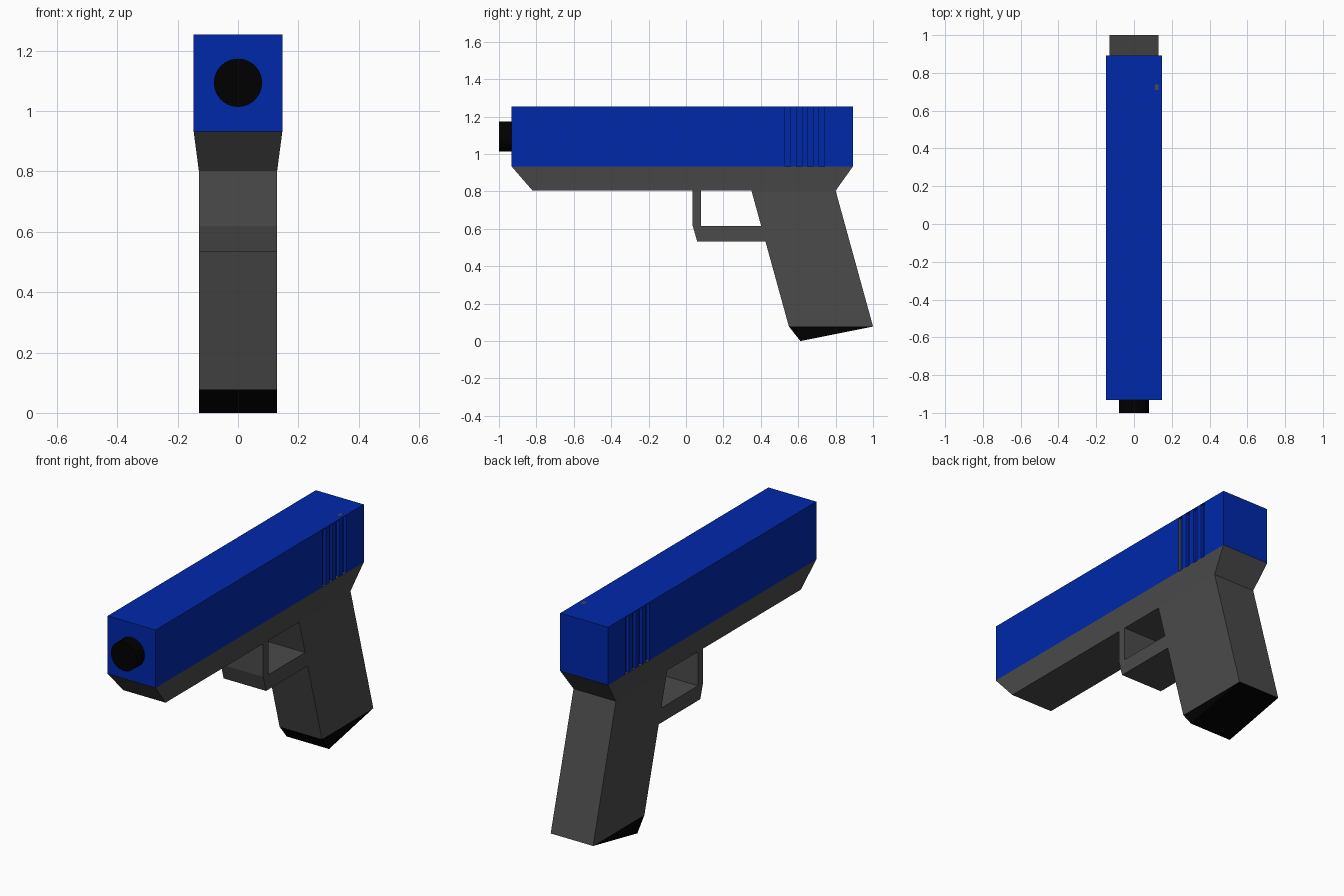
import bpy
import bmesh
from math import pi
from mathutils import Matrix

if "Cube" in bpy.data.objects:
    bpy.data.objects.remove(bpy.data.objects["Cube"], do_unlink=True)


def material(name, rgb):
    m = bpy.data.materials.new(name)
    m.use_nodes = True
    m.diffuse_color = (*rgb, 1)
    bsdf = m.node_tree.nodes["Principled BSDF"]
    bsdf.inputs["Base Color"].default_value = (*rgb, 1)
    bsdf.inputs["Roughness"].default_value = 0.6
    return m


blue = material("deep blue", (0.0, 0.021, 0.4))
grey = material("dark grey", (0.07, 0.07, 0.07))
black = material("black", (0.0, 0.0, 0.0))


def finish(name, bm, *mats):
    bmesh.ops.recalc_face_normals(bm, faces=bm.faces)
    mesh = bpy.data.meshes.new(name)
    bm.to_mesh(mesh)
    bm.free()
    for m in mats:
        mesh.materials.append(m)
    obj = bpy.data.objects.new(name, mesh)
    bpy.context.collection.objects.link(obj)
    return obj


def loft(name, ring_a, ring_b, *mats):
    """Solid between two matching rings of points."""
    bm = bmesh.new()
    a = [bm.verts.new(p) for p in ring_a]
    b = [bm.verts.new(p) for p in ring_b]
    bm.faces.new(a)
    bm.faces.new(b[::-1])
    for i in range(len(a)):
        j = (i + 1) % len(a)
        bm.faces.new((a[i], b[i], b[j], a[j]))
    return finish(name, bm, *mats)


def side_prism(name, profile, mat, half=lambda z: 0.13):
    """Side profile (y, z) spread across x, half width depending on z."""
    return loft(name, [(-half(z), y, z) for y, z in profile],
                [(half(z), y, z) for y, z in profile], mat)


def plan_prism(name, plan, z0, z1, *mats):
    return loft(name, [(x, y, z0) for x, y in plan],
                [(x, y, z1) for x, y in plan], *mats)


# Slide with four vertical grip grooves on each side
W, FRONT, BACK, BASE, TOP = 0.147, -0.932, 0.892, 0.933, 1.254
DEPTH, PITCH, LIP = 0.018, 0.03, 0.003
edge = [(W, FRONT)]
for i in range(4):
    y = 0.53 + 2 * PITCH * i
    edge += [(W, y), (W - DEPTH, y), (W - DEPTH, y + PITCH), (W, y + PITCH)]
edge.append((W, BACK))
plan = edge + [(-x, y) for x, y in reversed(edge)]
slide = plan_prism("slide", plan, BASE, TOP - LIP, blue, grey)

# Grey leading wall in the first groove
for f in slide.data.polygons:
    if f.normal.y > 0.9 and f.center.y < 0.55 and f.center.x > 0:
        f.material_index = 1

# Thin lip closing the grooves on top, with a small grey mark
rect = [(-W, FRONT), (W, FRONT), (W, BACK), (-W, BACK)]
plan_prism("slide_top", rect, TOP - LIP, TOP, blue)
plan_prism("top_mark", [(0.112, 0.71), (0.13, 0.71), (0.13, 0.738), (0.112, 0.738)],
           TOP - 0.002, TOP + 0.0003, grey)

# Barrel end
bm = bmesh.new()
bmesh.ops.create_cone(bm, cap_ends=True, segments=32, radius1=0.08, radius2=0.08,
                      depth=0.12, matrix=Matrix.Translation((0, -0.94, 1.094))
                      @ Matrix.Rotation(pi / 2, 4, "X"))
barrel = finish("barrel", bm, black)
bpy.context.view_layer.objects.active = barrel
barrel.select_set(True)
bpy.ops.object.shade_smooth_by_angle()
barrel.select_set(False)

# Frame under the slide, narrowing downwards
side_prism("frame", [(FRONT, BASE), (-0.82, 0.804), (0.80, 0.804), (BACK, BASE)], grey,
           lambda z: W if z > 0.9 else 0.13)

# Trigger guard
side_prism("trigger_guard",
           [(0.035, 0.804), (0.035, 0.62), (0.06, 0.533), (0.425, 0.533),
            (0.403, 0.615), (0.08, 0.615), (0.08, 0.804)], grey)

# Slanted grip and its wedge-shaped base
side_prism("grip", [(0.35, 0.804), (0.55, 0.078), (1.0, 0.078), (0.80, 0.804)], grey)
side_prism("grip_base", [(0.55, 0.078), (0.612, 0), (1.0, 0.078)], black)
